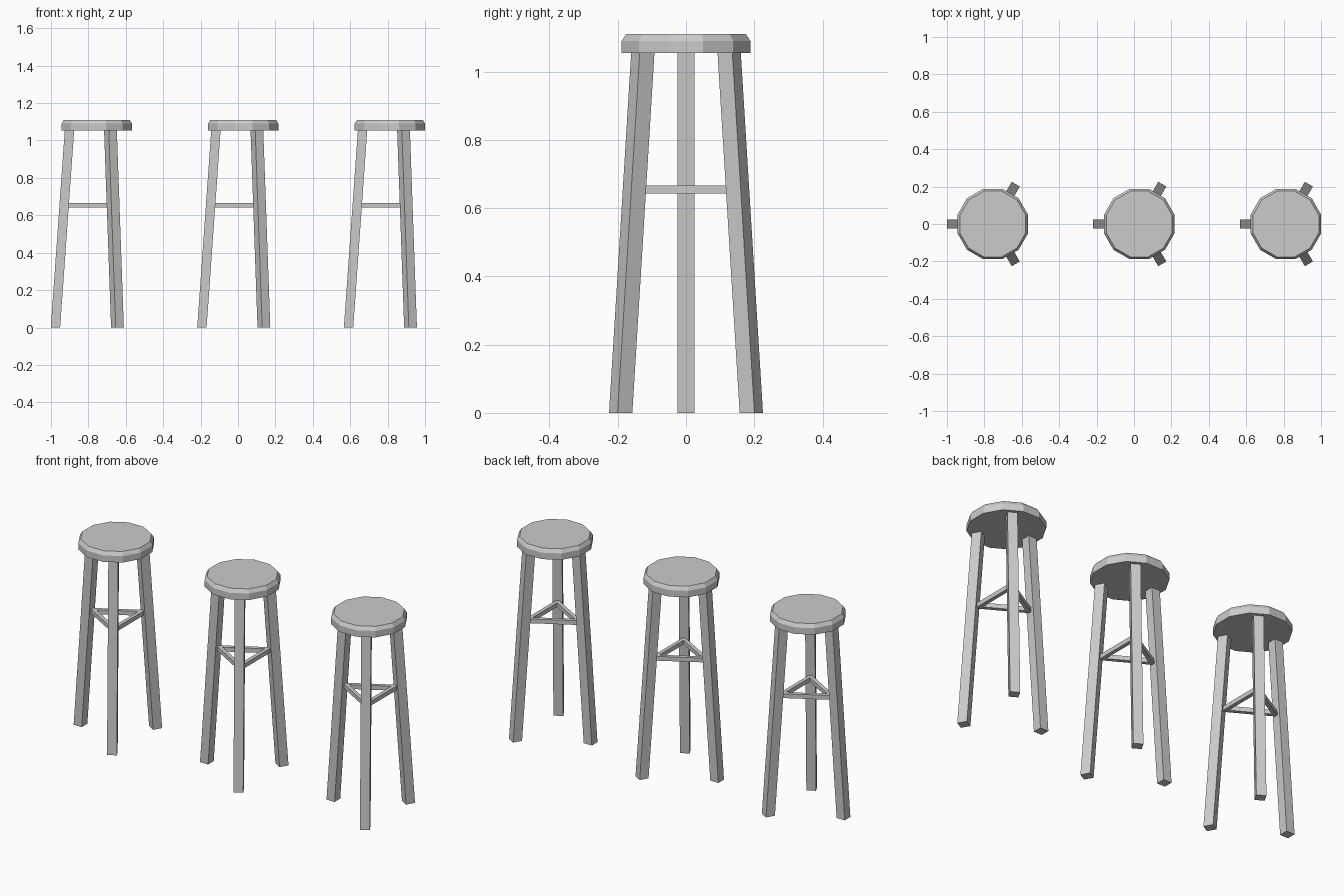
import bpy, bmesh
from math import sin, cos, radians, pi

if "Cube" in bpy.data.objects:
    bpy.data.objects.remove(bpy.data.objects["Cube"])


def make_object(name, verts, faces):
    mesh = bpy.data.meshes.new(name)
    bm = bmesh.new()
    vs = [bm.verts.new(v) for v in verts]
    for f in faces:
        bm.faces.new([vs[i] for i in f])
    bmesh.ops.recalc_face_normals(bm, faces=bm.faces)
    bm.to_mesh(mesh)
    bm.free()
    obj = bpy.data.objects.new(name, mesh)
    bpy.context.collection.objects.link(obj)
    return obj


def ring(radius, z, sides, start, cx):
    return [(cx + radius * cos(start + 2 * pi * i / sides),
             radius * sin(start + 2 * pi * i / sides), z) for i in range(sides)]


def bridge(a, b, n):
    return [(a + i, a + (i + 1) % n, b + (i + 1) % n, b + i) for i in range(n)]


def seat(name, cx):
    # twelve-sided disc with a chamfered top rim
    verts = []
    for r, z in ((0.195, 1.054), (0.195, 1.090), (0.182, 1.110)):
        verts += ring(r, z, 12, radians(15), cx)
    faces = bridge(0, 12, 12) + bridge(12, 24, 12)
    faces += [tuple(range(12)), tuple(range(24, 36))]
    make_object(name, verts, faces)


def leg(name, cx, angle):
    # square leg splayed outwards, cut level at both ends
    c, s, h = cos(angle), sin(angle), 0.025
    verts = []
    for r, z in ((0.221, 0.0), (0.146, 1.056)):
        for u, v in ((-h, -h), (h, -h), (h, h), (-h, h)):
            verts.append((cx + (r + u) * c - v * s, (r + u) * s + v * c, z))
    make_object(name, verts, bridge(0, 4, 4) + [(0, 1, 2, 3), (4, 5, 6, 7)])


def footrest(name, cx):
    # triangle of three thin bars between the legs
    verts = []
    for r, z in ((0.165, 0.643), (0.165, 0.667), (0.123, 0.667), (0.123, 0.643)):
        verts += ring(r, z, 3, pi / 3, cx)
    faces = bridge(0, 3, 3) + bridge(3, 6, 3) + bridge(6, 9, 3) + bridge(9, 0, 3)
    make_object(name, verts, faces)


# row of three identical stools
for side, cx in (("left", -0.755), ("middle", 0.028), ("right", 0.812)):
    seat(side + "_seat", cx)
    footrest(side + "_footrest", cx)
    for part, deg in (("back_leg", 60), ("side_leg", 180), ("front_leg", 300)):
        leg(f"{side}_{part}", cx, radians(deg))
